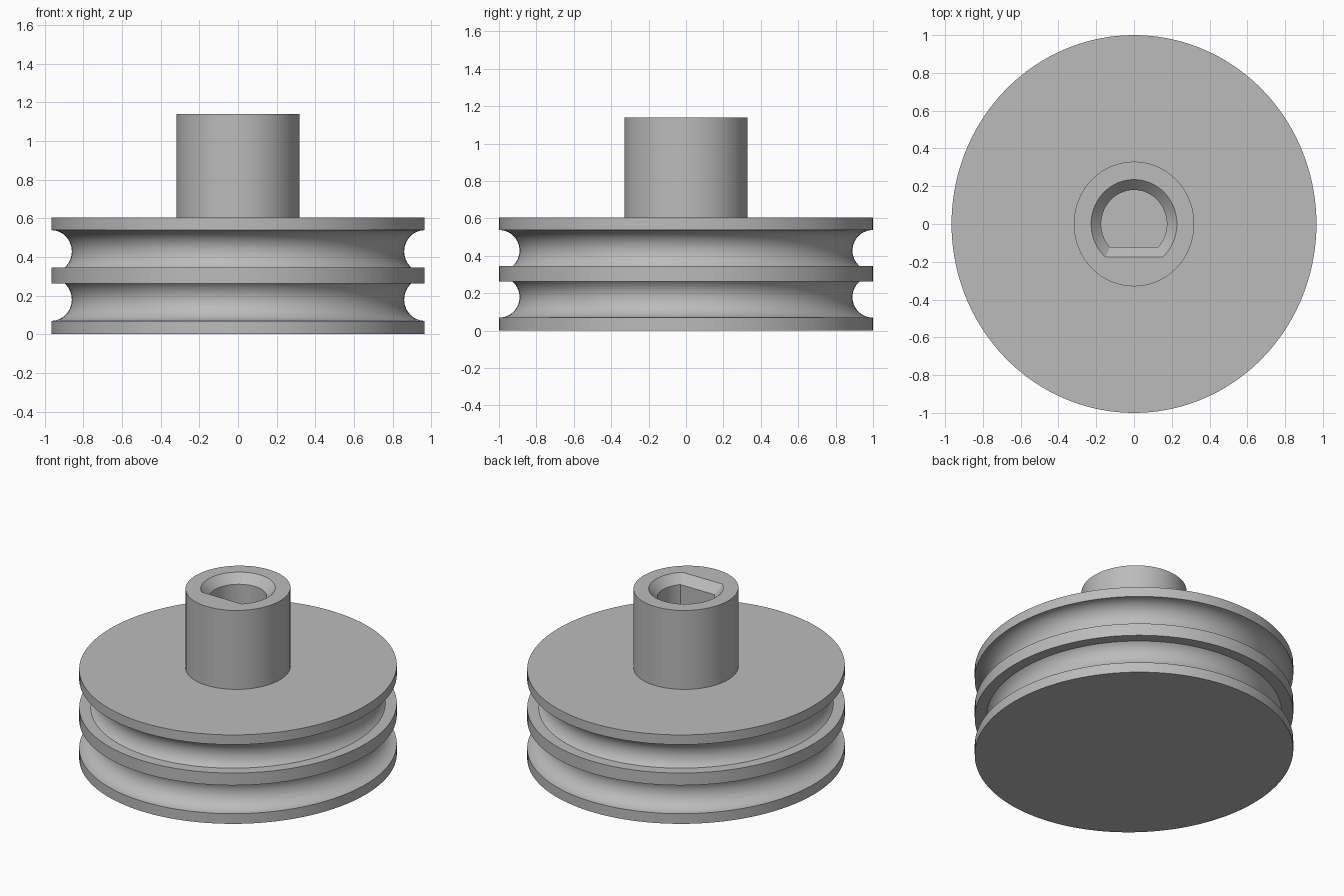
import bpy, bmesh
from math import sin, cos, pi, asin, sqrt

cube = bpy.data.objects.get("Cube")
if cube:
    bpy.data.objects.remove(cube, do_unlink=True)

SQUASH = 0.966      # the round parts are slightly narrower across x
WHEEL_TOP = 0.604

grey = bpy.data.materials.new("plain_grey")
grey.use_nodes = True
colour = (0.5, 0.5, 0.5, 1)
grey.diffuse_color = colour
grey.node_tree.nodes["Principled BSDF"].inputs["Base Color"].default_value = colour


def build(name, rings, closed=False):
    """Join equal-length rings of points with quads; cap the ends unless closed."""
    bm = bmesh.new()
    loops = [[bm.verts.new((x * SQUASH, y, z)) for x, y, z in ring] for ring in rings]
    pairs = list(zip(loops, loops[1:]))
    if closed:
        pairs.append((loops[-1], loops[0]))
    else:
        bm.faces.new(loops[0])
        bm.faces.new(loops[-1])
    for a, b in pairs:
        for i in range(len(a)):
            j = (i + 1) % len(a)
            bm.faces.new((a[i], a[j], b[j], b[i]))
    bmesh.ops.recalc_face_normals(bm, faces=bm.faces[:])
    mesh = bpy.data.meshes.new(name)
    bm.to_mesh(mesh)
    bm.free()
    obj = bpy.data.objects.new(name, mesh)
    bpy.context.collection.objects.link(obj)
    mesh.materials.append(grey)
    bpy.ops.object.select_all(action='DESELECT')
    obj.select_set(True)
    bpy.context.view_layer.objects.active = obj
    bpy.ops.object.shade_smooth_by_angle(angle=pi / 6)
    return obj


def circle(r, z, n=144):
    return [(r * cos(2 * pi * i / n), r * sin(2 * pi * i / n), z) for i in range(n)]


def groove(centre, start, end, r=0.11, steps=20):
    """Round rope groove cut into the rim, from angle start to end."""
    angles = [start + (end - start) * i / steps for i in range(steps + 1)]
    return [(1 - r * cos(a), centre + r * sin(a)) for a in angles]


# Wheel: three flanges with two grooves, the middle flange trimming both
cut = asin(0.083 / 0.11)
profile = [(1, 0), (1, 0.068)]
profile += groove(0.179, -pi / 2, cut)
profile += [(1, 0.262), (1, 0.345)]
profile += groove(0.428, -cut, pi / 2)
profile += [(1, 0.538), (1, WHEEL_TOP)]
build("grooved_wheel", [circle(r, z) for r, z in profile])


# Collar: tube with a chamfered D-shaped bore
def d_ring(r, z, flat=None, corner=0.84, n=84, m=24):
    """Ring of n arc points and m points along the flat (or along the arc if round)."""
    if flat:
        corner = asin(flat / r)
    sweep = pi + 2 * corner
    pts = [(r * cos(-corner + sweep * i / n), r * sin(-corner + sweep * i / n), z)
           for i in range(n + 1)]
    for i in range(1, m):
        t = i / m
        if flat:
            pts.append(((2 * t - 1) * sqrt(r * r - flat * flat), -flat, z))
        else:
            a = pi + corner + (pi - 2 * corner) * t
            pts.append((r * cos(a), r * sin(a), z))
    return pts


build("collar", [
    d_ring(0.33, WHEEL_TOP - 0.01),
    d_ring(0.33, 1.14),
    d_ring(0.235, 1.14, flat=0.176),
    d_ring(0.18, 1.083, flat=0.122),
    d_ring(0.18, WHEEL_TOP - 0.01, flat=0.122),
], closed=True)
